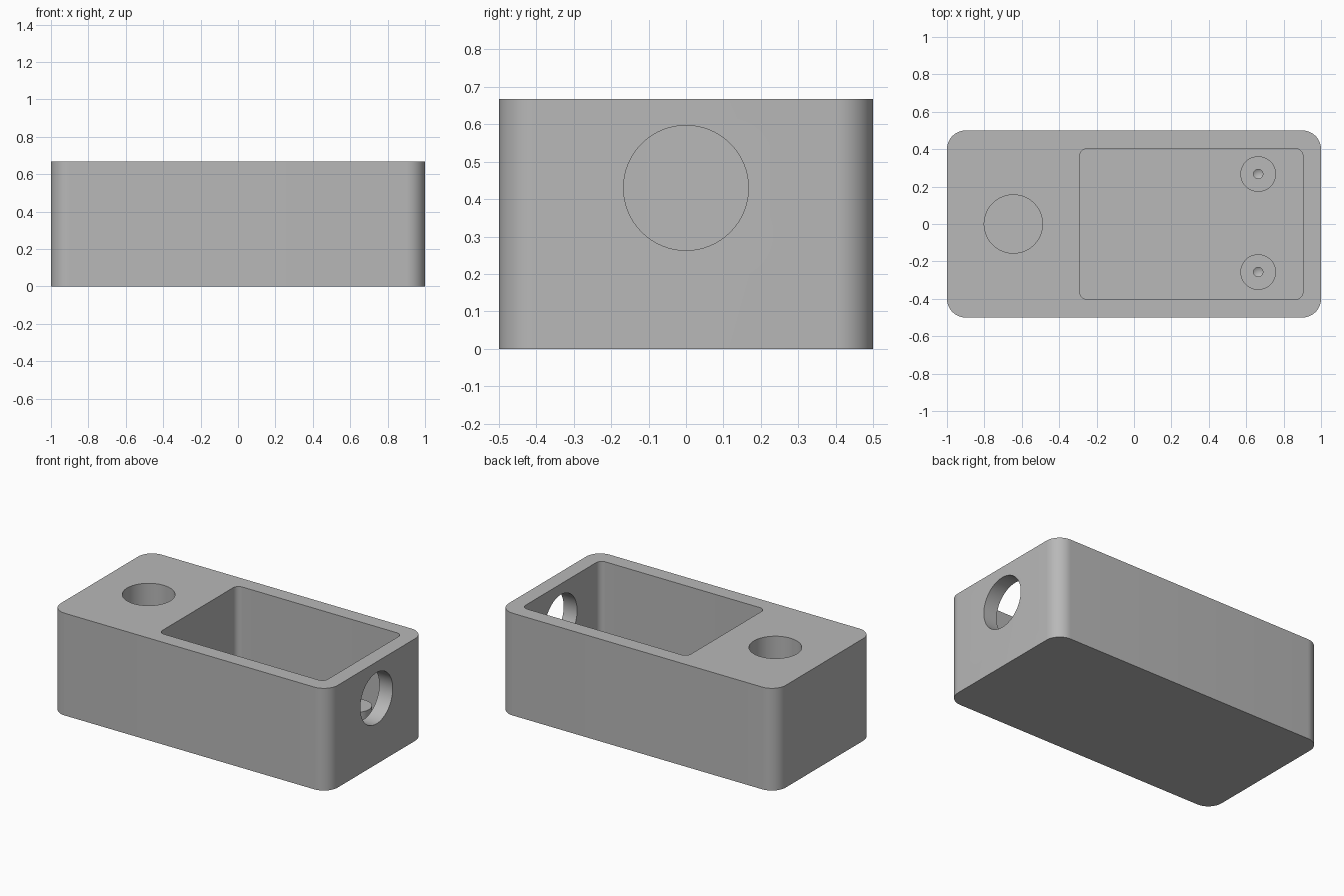
import bpy, bmesh, math
from mathutils import Matrix, Vector

if "Cube" in bpy.data.objects:
    bpy.data.objects.remove(bpy.data.objects["Cube"])

HEIGHT = 0.667
FLOOR = 0.1

grey = bpy.data.materials.new("plain_grey")
grey.use_nodes = True
grey.diffuse_color = (0.48, 0.48, 0.48, 1)
grey.node_tree.nodes["Principled BSDF"].inputs["Base Color"].default_value = grey.diffuse_color


def to_object(name, bm):
    bmesh.ops.recalc_face_normals(bm, faces=bm.faces)
    mesh = bpy.data.meshes.new(name)
    bm.to_mesh(mesh)
    bm.free()
    mesh.materials.append(grey)
    obj = bpy.data.objects.new(name, mesh)
    bpy.context.collection.objects.link(obj)
    return obj


def rounded_block(name, low, high, radius):
    """Box between two corners with rounded upright edges."""
    low, high = Vector(low), Vector(high)
    bm = bmesh.new()
    bmesh.ops.create_cube(bm, size=1)
    bmesh.ops.scale(bm, vec=high - low, verts=bm.verts)
    bmesh.ops.translate(bm, vec=(low + high) / 2, verts=bm.verts)
    upright = [e for e in bm.edges
               if abs(e.verts[0].co.z - e.verts[1].co.z) > 0.01]
    bmesh.ops.bevel(bm, geom=upright, offset=radius, segments=12,
                    profile=0.5, affect='EDGES')
    return to_object(name, bm)


def cylinder(name, base, radius, length, sideways=False, tip=0):
    """Cylinder rising from base, or along +x; tip adds a pointed lower end."""
    bm = bmesh.new()
    bmesh.ops.create_cone(bm, cap_ends=True, segments=64, radius1=radius,
                          radius2=radius, depth=length,
                          matrix=Matrix.Translation((0, 0, length / 2)))
    if tip:
        bottom = [f for f in bm.faces if f.normal.z < -0.9]
        centre = bmesh.ops.poke(bm, faces=bottom)["verts"][0]
        centre.co.z -= tip
    if sideways:
        bmesh.ops.rotate(bm, verts=bm.verts, cent=(0, 0, 0),
                         matrix=Matrix.Rotation(math.pi / 2, 3, 'Y'))
    bmesh.ops.translate(bm, vec=base, verts=bm.verts)
    return to_object(name, bm)


def combine(body, tool, operation):
    """Apply a boolean to the body and discard the tool."""
    tool.hide_render = True
    mod = body.modifiers.new(tool.name, 'BOOLEAN')
    mod.operation = operation
    mod.solver = 'EXACT'
    mod.object = tool
    bpy.context.view_layer.objects.active = body
    bpy.ops.object.modifier_apply(modifier=mod.name)
    bpy.data.objects.remove(tool)


# Outer block
body = rounded_block("enclosure_body", (-1, -0.5, 0), (1, 0.5, HEIGHT), 0.1)

# Open pocket, round well beside it and port through the end wall
combine(body, rounded_block("pocket_cutter", (-0.29, -0.403, FLOOR),
                            (0.903, 0.403, 0.8), 0.04), 'DIFFERENCE')
combine(body, cylinder("well_cutter", (-0.645, 0, FLOOR), 0.156, 0.8), 'DIFFERENCE')
combine(body, cylinder("port_cutter", (0.8, 0, 0.43), 0.167, 0.4, sideways=True), 'DIFFERENCE')

# Mounting posts on the pocket floor, each with a pointed pilot hole
for y in (-0.257, 0.267):
    combine(body, cylinder("post", (0.664, y, 0.06), 0.095, 0.13), 'UNION')
    combine(body, cylinder("pilot_cutter", (0.664, y, 0.09), 0.025, 0.2, tip=0.015), 'DIFFERENCE')

# Smooth rounds, crisp rims
bpy.ops.object.select_all(action='DESELECT')
body.select_set(True)
bpy.context.view_layer.objects.active = body
bpy.ops.object.shade_smooth_by_angle(angle=math.radians(30))
